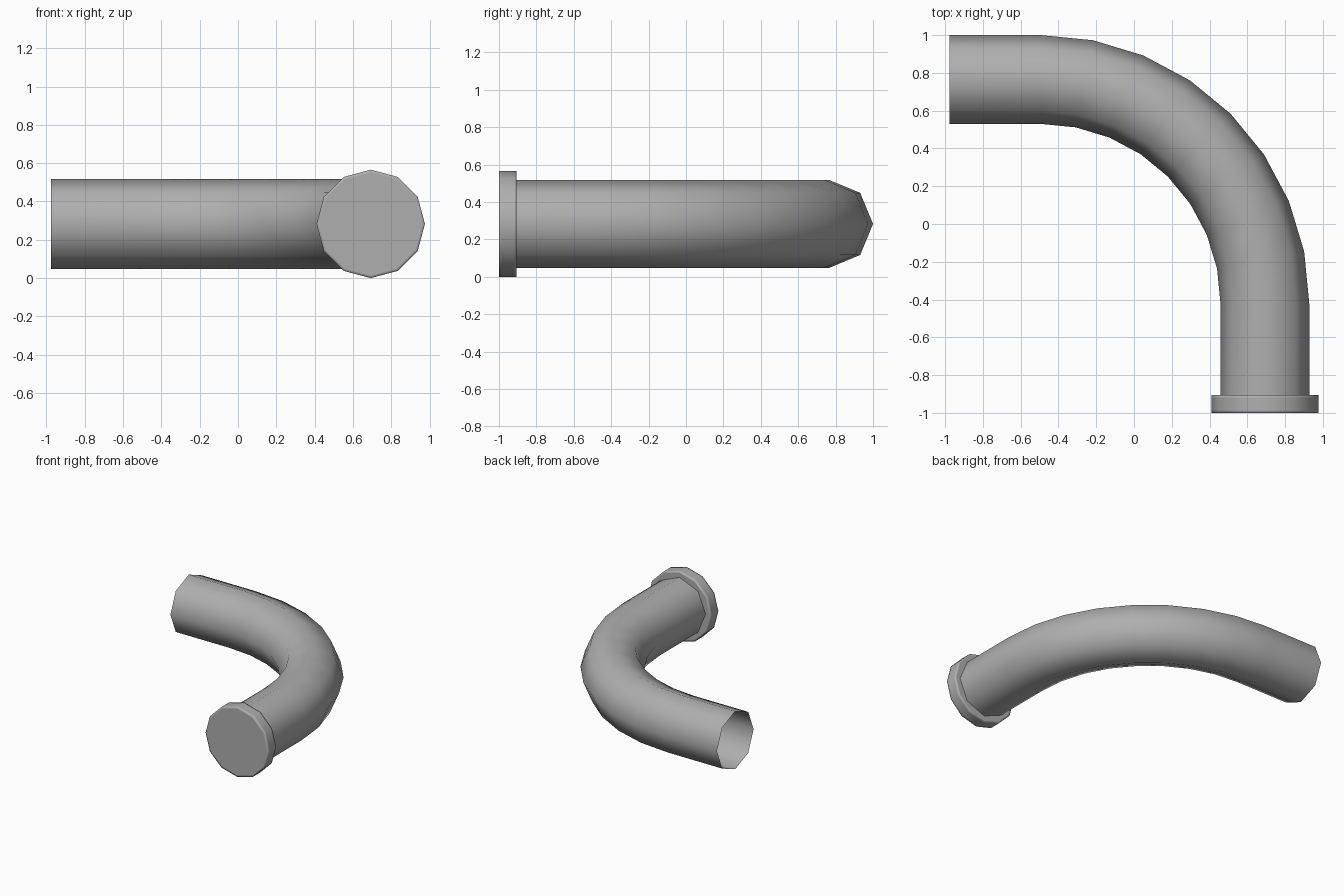
import bpy, bmesh, math
from mathutils import Vector

if "Cube" in bpy.data.objects:
    bpy.data.objects.remove(bpy.data.objects["Cube"])

Z = 0.283          # height of the pipe axis
R = 0.235          # pipe radius
BEND = 1.187       # bend radius of the axis
CX, CY = -0.494, -0.422

grey = bpy.data.materials.new("mid_grey")
grey.diffuse_color = (0.43, 0.43, 0.43, 1)
grey.use_nodes = True
grey.node_tree.nodes["Principled BSDF"].inputs["Base Color"].default_value = grey.diffuse_color


def ring(bm, centre, out, radius, sides):
    """Ring of vertices around centre, in the plane of 'out' and z."""
    step = 2 * math.pi / sides
    return [bm.verts.new(centre + out * radius * math.cos(k * step)
                         + Vector((0, 0, radius * math.sin(k * step))))
            for k in range(sides)]


def skin(bm, rings):
    for r0, r1 in zip(rings, rings[1:]):
        for k in range(len(r0)):
            n = (k + 1) % len(r0)
            bm.faces.new((r0[k], r0[n], r1[n], r1[k]))


def finish(bm, name, angle):
    bmesh.ops.recalc_face_normals(bm, faces=bm.faces)
    mesh = bpy.data.meshes.new(name)
    bm.to_mesh(mesh)
    bm.free()
    mesh.materials.append(grey)
    ob = bpy.data.objects.new(name, mesh)
    bpy.context.collection.objects.link(ob)
    bpy.ops.object.select_all(action='DESELECT')
    ob.select_set(True)
    bpy.context.view_layer.objects.active = ob
    bpy.ops.object.shade_smooth_by_angle(angle=math.radians(angle))
    return ob


# Bent pipe: eight-sided open tube swept along a straight, a quarter bend, a straight
path = [(Vector((-0.977, CY + BEND, Z)), math.pi / 2)]
for i in range(9):
    a = math.pi / 2 * (1 - i / 8)
    path.append((Vector((CX + BEND * math.cos(a), CY + BEND * math.sin(a), Z)), a))
path.append((Vector((CX + BEND, -0.912, Z)), 0.0))

bm = bmesh.new()
skin(bm, [ring(bm, c, Vector((math.cos(a), math.sin(a), 0)), R, 8) for c, a in path])
pipe = finish(bm, "bent_pipe", 50)
# open shell: make sure its faces point away from the axis
f = pipe.data.polygons[0]
if (f.center - path[0][0]).dot(f.normal) < 0:
    pipe.data.flip_normals()

# End cap: twelve-sided disc, square rims shaded softly by narrow support loops
RIM, LOOP = 0.283, 0.015
profile = [(-1.0, RIM - LOOP), (-1.0, RIM), (-1.0 + LOOP, RIM),
           (-0.906 - LOOP, RIM), (-0.906, RIM), (-0.906, RIM - LOOP)]
bm = bmesh.new()
rings = [ring(bm, Vector((CX + BEND, y, Z)), Vector((1, 0, 0)), r, 12)
         for y, r in profile]
skin(bm, rings)
bm.faces.new(rings[0])
bm.faces.new(rings[-1])
finish(bm, "end_cap", 120)
